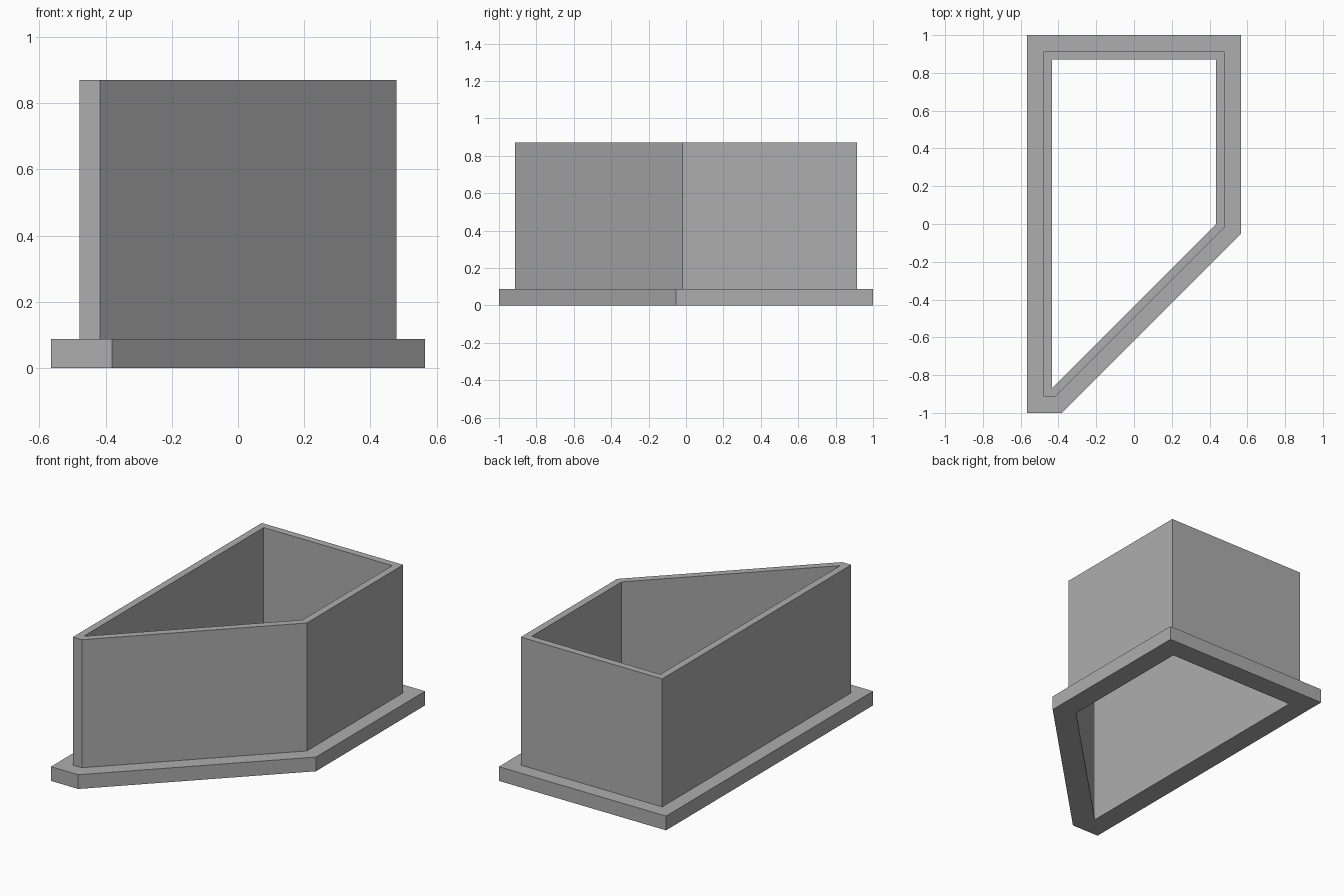
import bpy
import bmesh
from math import sqrt

cube = bpy.data.objects.get("Cube")
if cube:
    bpy.data.objects.remove(cube, do_unlink=True)

UNIT = 1 / 23            # model is 46 units long
HALF_W, HALF_L = 10, 20  # half size of the inner opening


def outline(d):
    """Opening with one diagonal side, offset outwards by d."""
    k = d * (sqrt(2) - 1)
    x, y = HALF_W + d, HALF_L + d
    return [(-x, -y), (-HALF_W + k, -y), (x, -k), (x, y), (-x, y)]


# Wall cross-section as (outward offset, height): flange, step, thin wall
section = [(0, 0), (3, 0), (3, 2), (1, 2), (1, 20), (0, 20)]

# Sweep the section around the outline
bm = bmesh.new()
rings = [[bm.verts.new((x * UNIT, y * UNIT, z * UNIT)) for x, y in outline(d)]
         for d, z in section]
for i, low in enumerate(rings):
    high = rings[(i + 1) % len(rings)]
    for j in range(len(low)):
        n = (j + 1) % len(low)
        bm.faces.new((low[j], low[n], high[n], high[j]))

# The inner opening comes to a point at the front corner
bmesh.ops.remove_doubles(bm, verts=bm.verts, dist=0.0001)
bmesh.ops.recalc_face_normals(bm, faces=bm.faces)

mesh = bpy.data.meshes.new("flanged_collar")
bm.to_mesh(mesh)
bm.free()
collar = bpy.data.objects.new("flanged_collar", mesh)
bpy.context.collection.objects.link(collar)

# Plain grey
grey = bpy.data.materials.new("plain_grey")
grey.use_nodes = True
colour = (0.42, 0.42, 0.42, 1)
grey.diffuse_color = colour
grey.node_tree.nodes["Principled BSDF"].inputs["Base Color"].default_value = colour
mesh.materials.append(grey)
